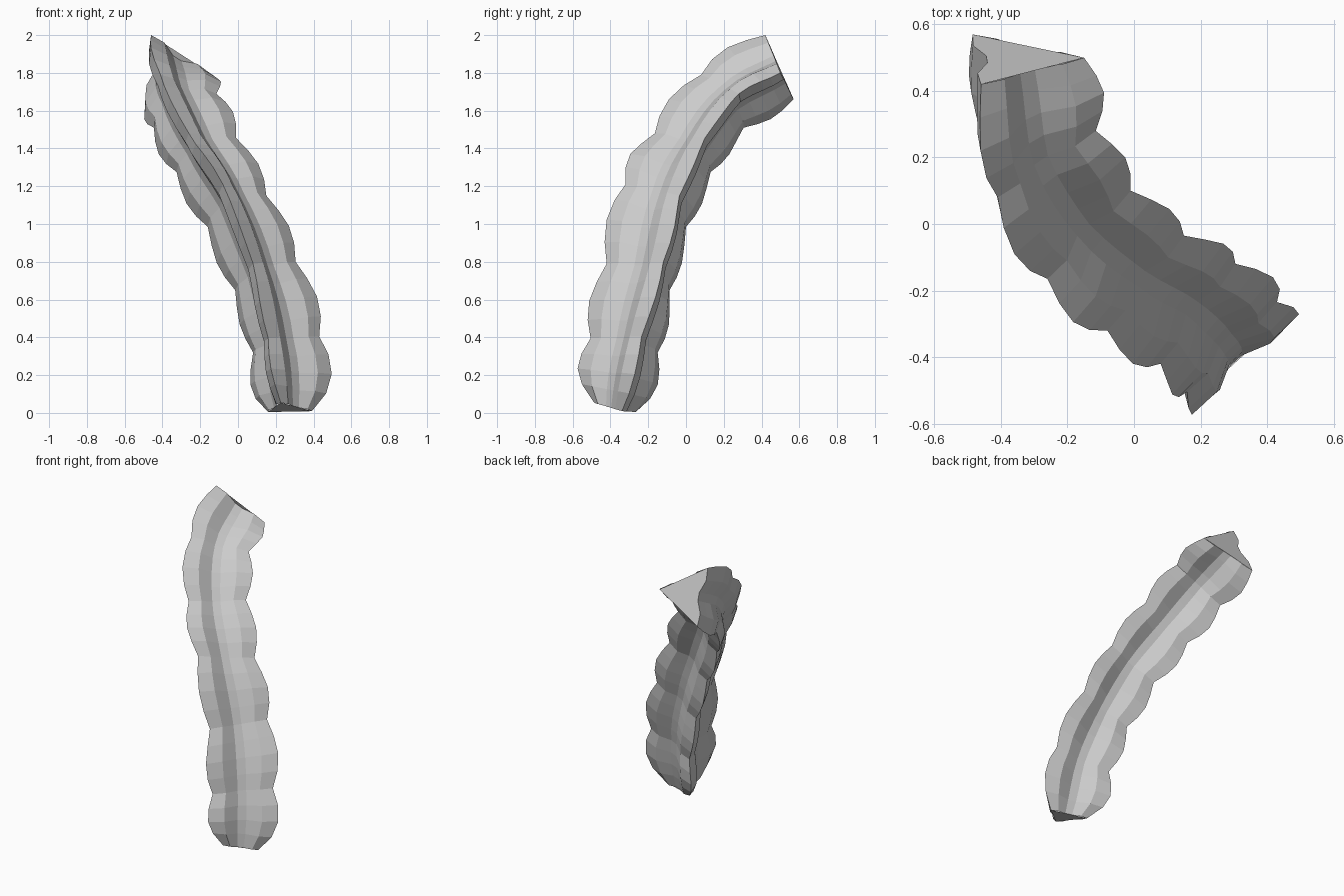
import bpy
import bmesh
from mathutils import Vector

cube = bpy.data.objects.get("Cube")
if cube:
    bpy.data.objects.remove(cube, do_unlink=True)

# Guide points of the three ribs at each pinch of the stem, bottom to top
RIBS = [
    [(.21, -.55, .07), (.16, -.505, .395), (.08, -.42, .79), (-.08, -.32, 1.21),
     (-.26, -.165, 1.48), (-.41, .08, 1.79), (-.46, .42, 2.0)],
    [(.46, -.326, .003), (.43, -.235, .405), (.305, -.12, .8), (.15, -.035, 1.15),
     (-.01, .1, 1.455), (-.115, .28, 1.69), (-.15, .5, 1.8)],
    [(.108, -.215, -.004), (.08, -.15, .32), (-.015, -.087, .65), (-.16, 0, .985),
     (-.325, .13, 1.275), (-.445, .305, 1.51), (-.485, .57, 1.66)],
]
# Swelling of the ribs through one segment; the lowest segment tapers to its foot
SWELL = [1, 1.16, 1.22, 1.14]
FOOT_SWELL = [.66, 1.06, 1.22, 1.17]
# One side of the section: place along the side, offset outward, share of swelling
SIDE = [(0, 0, 1), (.22, .005, .8), (.43, -.03, .4), (.57, -.03, .4), (.78, .005, .8)]


def spline(points, seg, t):
    """Smooth position on a guide, passing through its points."""
    p = [Vector(q) for q in points]
    p = [2 * p[0] - p[1]] + p + [2 * p[-1] - p[-2]]
    a, b, c, d = p[seg:seg + 4]
    return .5 * (2 * b + (c - a) * t + (2 * a - 5 * b + 4 * c - d) * t ** 2
                 + (3 * b - a - 3 * c + d) * t ** 3)


def section(seg, t, swell):
    """Three-ribbed outline with a groove in the middle of each side."""
    tips = [spline(rib, seg, t) for rib in RIBS]
    centre = sum(tips, Vector()) / 3
    outline = []
    for i, tip in enumerate(tips):
        after = tips[(i + 1) % 3]
        outward = ((tip + after) / 2 - centre).normalized()
        for u, offset, share in SIDE:
            base = tip.lerp(after, u) + outward * offset
            outline.append(centre + (base - centre) * (1 + (swell - 1) * share))
    return outline


# Stations along the stem
segments = len(RIBS[0]) - 1
stations = []
for seg in range(segments):
    for k, swell in enumerate(SWELL if seg else FOOT_SWELL):
        stations.append((seg, k / len(SWELL), swell))
stations.append((segments - 1, 1, 1))

# Stem surface
bm = bmesh.new()
rings = [[bm.verts.new(p) for p in section(*s)] for s in stations]
for low, high in zip(rings, rings[1:]):
    n = len(low)
    for j in range(n):
        k = (j + 1) % n
        bm.faces.new((low[j], low[k], high[k], high[j]))

# Cut ends: the foot is a plain triangle, the top is notched on its right side
step = len(SIDE)
bm.faces.new(rings[0][::step][::-1])
top = rings[-1]
bm.faces.new([top[0], top[step]] + top[2 * step:])

mesh = bpy.data.meshes.new("ribbed_stem")
bm.to_mesh(mesh)
bm.free()
stem = bpy.data.objects.new("ribbed_stem", mesh)
bpy.context.collection.objects.link(stem)

# Plain grey colour
grey = bpy.data.materials.new("light_grey")
grey.use_nodes = True
colour = (.6, .6, .6, 1)
grey.diffuse_color = colour
grey.node_tree.nodes["Principled BSDF"].inputs["Base Color"].default_value = colour
mesh.materials.append(grey)
